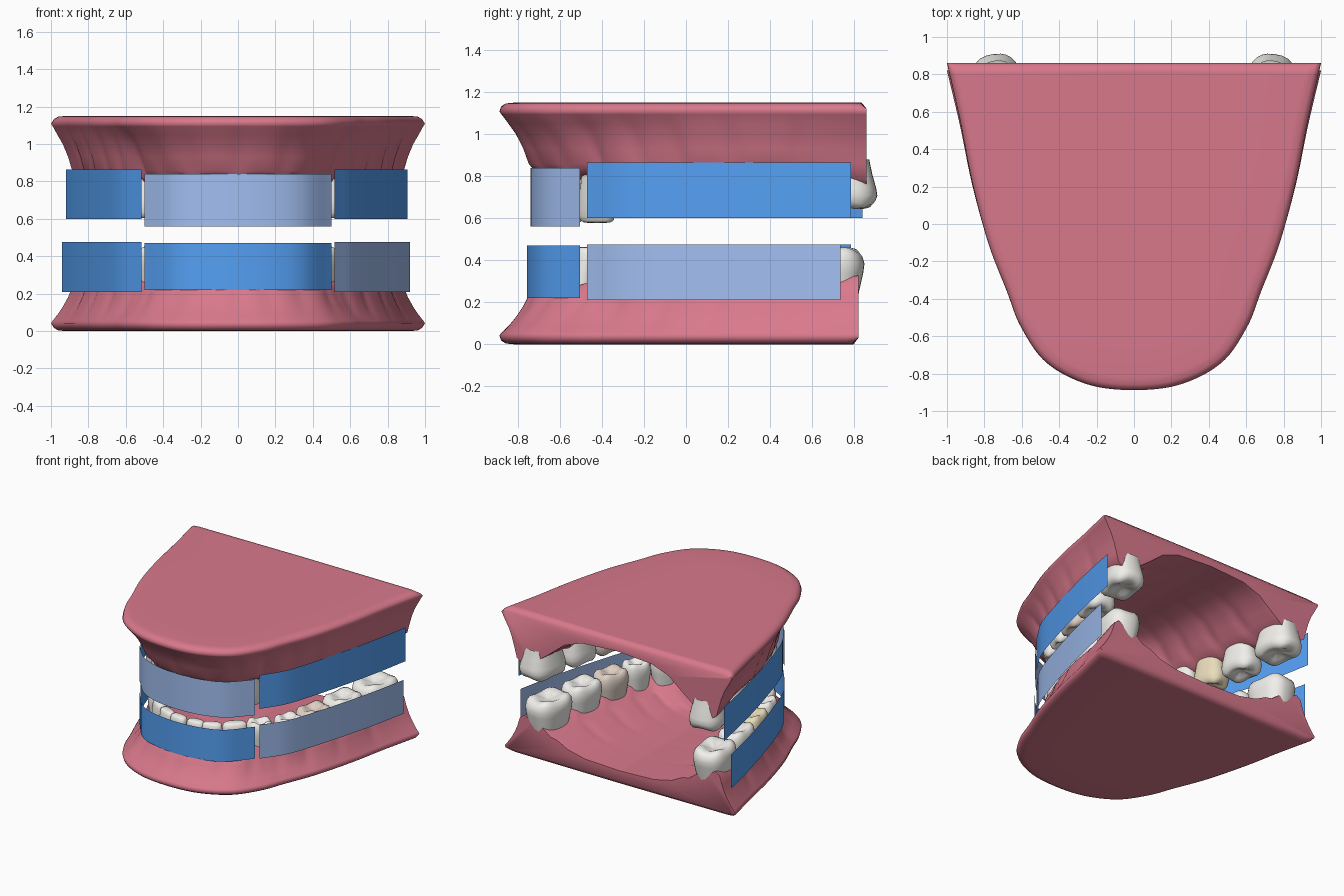
import bpy, bmesh, math
from mathutils import Vector as V

if "Cube" in bpy.data.objects:
    bpy.data.objects.remove(bpy.data.objects["Cube"])


def material(name, rgb):
    m = bpy.data.materials.new(name)
    m.diffuse_color = (*rgb, 1)
    m.use_nodes = True
    m.node_tree.nodes["Principled BSDF"].inputs["Base Color"].default_value = m.diffuse_color
    return m


PINK = material("gum_pink", (0.69, 0.19, 0.26))
WHITE = material("enamel", (0.88, 0.87, 0.83))
YELLOW = material("yellow_enamel", (0.82, 0.72, 0.5))
TAN = material("tan_enamel", (0.75, 0.64, 0.56))
BLUE = material("strip_blue", (0.09, 0.35, 0.9))
PALE = material("strip_pale", (0.36, 0.52, 0.88))


def spline(pts, n):
    """Smooth curve through pts, n samples per span, mirrored start at x = 0."""
    p = [V(q) for q in pts]
    first = V((-p[1].x, p[1].y)) if abs(p[0].x) < 1e-6 else 2 * p[0] - p[1]
    p = [first] + p + [2 * p[-1] - p[-2]]
    out = []
    for i in range(1, len(p) - 2):
        a, b, c, d = p[i - 1:i + 3]
        for k in range(n):
            t = k / n
            out.append(0.5 * (2 * b + (c - a) * t + (2 * a - 5 * b + 4 * c - d) * t * t
                              + (3 * b - a - 3 * c + d) * t ** 3))
    return out + [p[-2]]


def finish(bm, name, mat, angle=40, closed=True):
    bmesh.ops.remove_doubles(bm, verts=bm.verts, dist=0.0005)
    if closed:
        bmesh.ops.recalc_face_normals(bm, faces=bm.faces)
    me = bpy.data.meshes.new(name)
    bm.to_mesh(me)
    bm.free()
    me.materials.append(mat)
    ob = bpy.data.objects.new(name, me)
    bpy.context.collection.objects.link(ob)
    bpy.ops.object.select_all(action='DESELECT')
    ob.select_set(True)
    bpy.context.view_layer.objects.active = ob
    bpy.ops.object.shade_smooth_by_angle(angle=math.radians(angle))
    return ob


def loft(rows, name, mat, angle=40, wrap=False, caps=False, closed=True):
    bm = bmesh.new()
    vs = [[bm.verts.new(p) for p in r] for r in rows]
    n = len(rows[0])
    for a, b in zip(vs, vs[1:]):
        for i in range(n if wrap else n - 1):
            j = (i + 1) % n
            bm.faces.new((a[i], a[j], b[j], b[i]))
    if caps:
        bm.faces.new(vs[0])
        bm.faces.new(vs[-1])
    return finish(bm, name, mat, angle, closed)


# Plan curves: rim of the base, and centre line of the tooth arch
RIM = spline([(0, -.888), (.25, -.857), (.47, -.74), (.605, -.55), (.68, -.36),
              (.78, -.1), (.865, .22), (.93, .55), (1, .86)], 10)
ARCH = spline([(0, -.64), (.18, -.61), (.33, -.51), (.43, -.37), (.54, -.24),
               (.61, 0), (.67, .28), (.71, .55), (.755, .86)], 10)
DIST = [0]
for a, b in zip(ARCH, ARCH[1:]):
    DIST.append(DIST[-1] + (b - a).length)


def normal(i):
    t = (ARCH[min(i + 1, len(ARCH) - 1)] - ARCH[max(i - 1, 0)]).normalized()
    return V((t.y, -t.x)) if i else V((0, -1))


def gum(name, zmap, back, crest, roof, wall, edges):
    """Sweep a gum cross-section round the arch; h is height above the base plate."""
    ys = back / .86
    last = len(ARCH) - 1
    half = []
    for i, (B, C) in enumerate(zip(RIM, ARCH)):
        f = i / last
        n = normal(i)
        S = V((0, -.3 + (.86 + .3) * max(0, (f - .4) / .6)))
        # ridge half width: full in front, pinched at the premolars, widest behind
        pinch = math.exp(-((f - .5) / .14) ** 2)
        w = .103 - .03 * pinch + .022 * max(0, f - .5) * 2
        # scallop between neighbouring teeth
        j = max(range(len(edges)), key=lambda q: -abs(edges[q] - DIST[i]))
        gap = math.exp(-(abs(edges[j] - DIST[i]) / .04) ** 2)
        O = C + n * (w - .012 * gap)
        I = C - n * (w + .03 - .02 * gap)
        inward = (S - B).normalized()
        sec = [(S, 0), (B.lerp(S, .5), 0), (B + inward * .07, 0), (B + inward * .03, .004),
               (B + inward * .008, .018), (B, .042), (B + inward * .01, .056)]
        sec += [(B.lerp(O, min(1, k + .13 * pinch)), h) for k, h in wall]
        g = .016 * gap
        tip = .05 * max(0, (f - .88) / .12)      # gum rises behind the last tooth
        sec += [(O - n * .012, crest - .015 + g + tip), (C + n * w * .6, crest + .012 + g + tip),
                (C, crest + .02 + g), (C - n * w * .7, crest + g),
                (I, crest - .05), (I.lerp(S, .1), crest * .6 + roof * .4),
                (I.lerp(S, .25), crest * .3 + roof * .7),
                (I.lerp(S, .5), crest * .08 + roof * .92), (S, roof)]
        row = []
        for p, h in sec:
            y = .86 if i == last else p.y
            h = max(h, .03) if i == last else h    # eased rear edge of the plate
            row.append(V((p.x, y * ys if y > 0 else y, zmap(h))))
        half.append(row)
    left = [[V((-p.x, p.y, p.z)) for p in r] for r in half[:0:-1]]
    loft(left + half, name, PINK, 60, wrap=True, caps=True)


def power(v, e):
    return math.copysign(abs(v) ** e, v)


MOLAR = [(.78, 0), (.86, .3), (.97, .6), (1, .75), (.95, .88), (.84, .97),
         (.66, 1), (.44, .95), (.2, .89), (0, .88)]
INCISOR = [(.72, 0), (.8, .25), (.93, .55), (1, .78), (.99, .9), (.93, .97),
           (.75, 1), (.4, 1.01), (0, 1.01)]


def tooth(name, c, t, n, length, width, h0, h1, front, zmap, mat):
    prof = INCISOR if front else MOLAR
    N = 28
    rows = []
    for r, s in prof:
        row = []
        for k in range(N):
            a = 2 * math.pi * k / N
            thin = 1.15 - .6 * s if front else 1
            p = c + t * (length / 2 * r * power(math.cos(a), .78)) \
                + n * (width / 2 * r * thin * power(math.sin(a), .78))
            h = h0 + (h1 - h0) * s
            if not front and s > .85:
                h -= .009 * math.cos(4 * a) * min(1, r * 1.2)   # four low cusps
            row.append(V((p.x, p.y, zmap(h))))
        rows.append(row)
    loft(rows, name, mat, 60, wrap=True)


NAMES = ["central_incisor", "lateral_incisor", "canine", "front_premolar",
         "back_premolar", "first_molar", "second_molar", "third_molar"]
DEPTH = [.13, .13, .15, .165, .175, .2, .23, .27]


def jaw(label, zmap, back, widths, total, root, tips, crest, roof, wall):
    scale = total / sum(widths)
    edges, pos = [0], 0
    for w in widths:
        pos += w * scale
        edges.append(pos)
    gum(label + "_gum_base", zmap, back, crest, roof, wall, edges[:-1])
    for k, w in enumerate(widths):
        mid = (edges[k] + edges[k + 1]) / 2
        i = min(range(len(DIST)), key=lambda q: abs(DIST[q] - mid))
        n, c = normal(i), ARCH[i] - normal(i) * .008
        for side, word in ((1, "right"), (-1, "left")):
            m = WHITE if k != 5 else (TAN if side > 0 else YELLOW)
            nn = V((n.x * side, n.y))
            tooth(f"{label}_{word}_{NAMES[k]}", V((c.x * side, c.y)), V((nn.y, -nn.x)), nn,
                  w * scale * .99, DEPTH[k], root, tips[k], k < 3, zmap, m)


# Upper jaw (hangs from its plate) and lower jaw (stands on its plate)
END = DIST[-1]
jaw("upper", lambda h: 1.15 - h, .86, [.2, .16, .18, .19, .19, .25, .29, .34], END + .035,
    .27, [.575, .57, .57, .54, .535, .53, .52, .5], .33, .085,
    [(.28, .1), (.52, .15), (.76, .22), (.93, .29)])
jaw("lower", lambda h: h, .82, [.13, .14, .17, .19, .2, .26, .3, .34], END - .02,
    .17, [.455, .455, .46, .445, .445, .445, .45, .455], .265, .11,
    [(.3, .09), (.52, .13), (.75, .18), (.92, .23)])


# Curved strips across the front and along the cheeks
def strip(name, pts, z0, z1, mat):
    loft([[V((p.x, p.y, z0)), V((p.x, p.y, z1))] for p in pts], name, mat, 60, closed=False)


def front_strip(name, y0, z0, z1, mat):
    half = spline([(0, y0), (.2, y0 + .022), (.36, y0 + .09), (.5, -.505)], 8)
    strip(name, [V((-p.x, p.y)) for p in half[:0:-1]] + half, z0, z1, mat)


def side_strip(name, side, xend, yend, z0, z1, mat):
    base = spline([(.515, -.47), (.632, -.28), (.722, 0), (.797, .28), (.855, .53), (.905, .79)], 6)
    pts = [V((side * (.515 + (p.x - .515) * (xend - .515) / .39),
              -.47 + (p.y + .47) * (yend + .47) / 1.26)) for p in base]
    strip(name, pts, z0, z1, mat)


front_strip("upper_front_strip", -.74, .56, .84, PALE)
front_strip("lower_front_strip", -.757, .22, .47, BLUE)
side_strip("upper_right_strip", 1, .905, .785, .6, .865, BLUE)
side_strip("upper_left_strip", -1, .92, .84, .6, .865, BLUE)
side_strip("lower_right_strip", 1, .92, .735, .21, .475, PALE)
side_strip("lower_left_strip", -1, .94, .785, .21, .475, BLUE)
